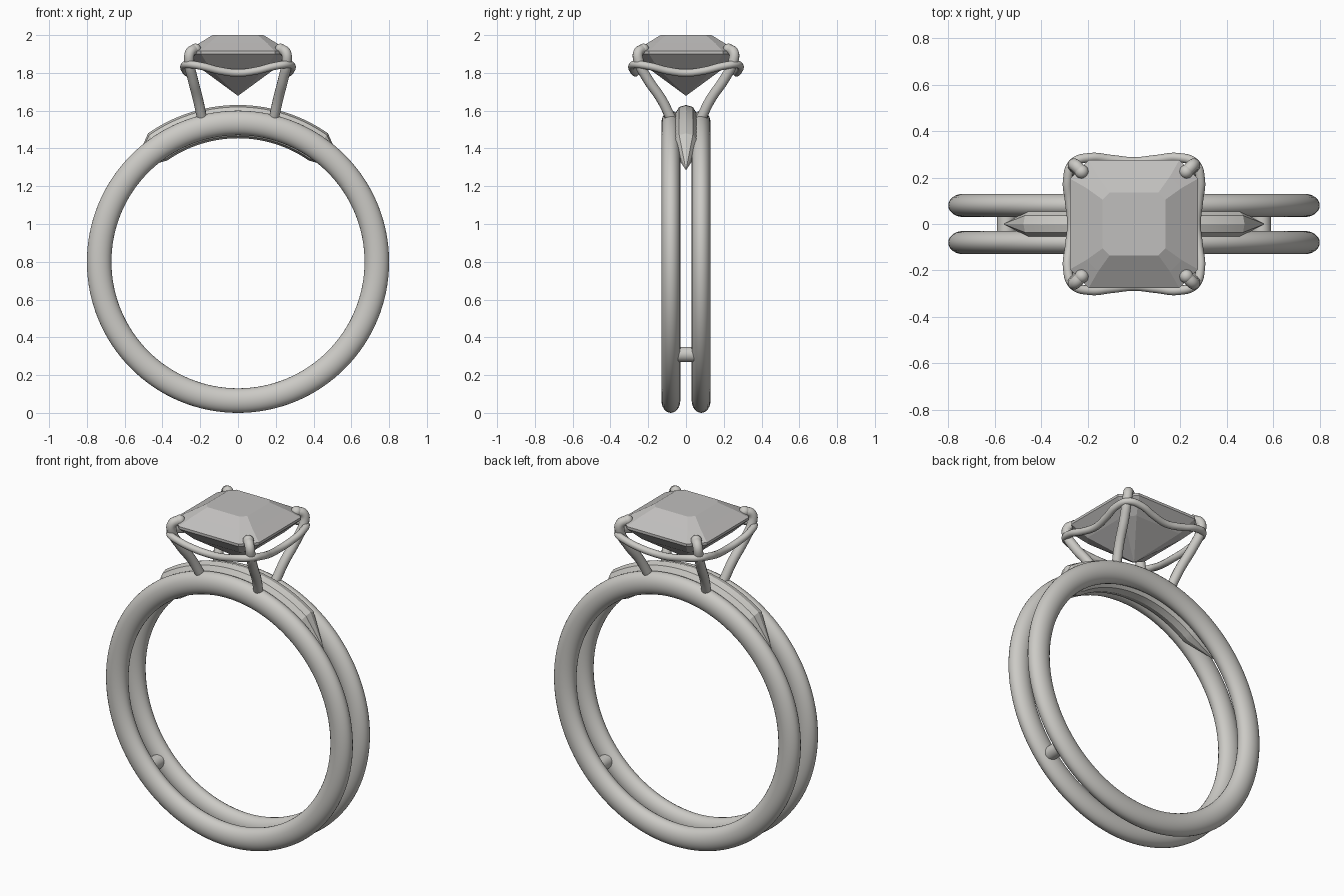
import bpy, bmesh
from math import sin, cos, pi, radians
from mathutils import Vector

cube = bpy.data.objects.get("Cube")
if cube:
    bpy.data.objects.remove(cube, do_unlink=True)

CENTRE = 0.80      # height of the ring centre
MAJOR = 0.735      # radius to the middle of each band


def material(name, rgb):
    m = bpy.data.materials.new(name)
    m.use_nodes = True
    m.diffuse_color = (*rgb, 1)
    m.node_tree.nodes["Principled BSDF"].inputs["Base Color"].default_value = (*rgb, 1)
    return m


METAL = material("pale metal", (0.60, 0.59, 0.56))
GEM = material("grey gem", (0.53, 0.52, 0.51))


def loft(name, rings, mat, smooth=None):
    """Skin a list of equal rings of points and cap both ends."""
    bm = bmesh.new()
    loops = [[bm.verts.new(p) for p in ring] for ring in rings]
    n = len(loops[0])
    for a, b in zip(loops, loops[1:]):
        for i in range(n):
            j = (i + 1) % n
            bm.faces.new((a[i], a[j], b[j], b[i]))
    bm.faces.new(loops[0])
    bm.faces.new(loops[-1])
    bmesh.ops.remove_doubles(bm, verts=bm.verts, dist=0.0005)
    bmesh.ops.recalc_face_normals(bm, faces=bm.faces)
    mesh = bpy.data.meshes.new(name)
    bm.to_mesh(mesh)
    bm.free()
    mesh.materials.append(mat)
    ob = bpy.data.objects.new(name, mesh)
    bpy.context.collection.objects.link(ob)
    if smooth:
        shade(ob, smooth)
    return ob


def shade(ob, angle):
    bpy.ops.object.select_all(action='DESELECT')
    ob.select_set(True)
    bpy.context.view_layer.objects.active = ob
    bpy.ops.object.shade_smooth_by_angle(angle=radians(angle))


def wire(name, points, radius, cyclic=False):
    """Round wire through smooth control points."""
    cu = bpy.data.curves.new(name, 'CURVE')
    cu.dimensions = '3D'
    cu.bevel_depth = radius
    cu.bevel_resolution = 4
    cu.resolution_u = 8
    cu.use_fill_caps = True
    sp = cu.splines.new('BEZIER')
    sp.bezier_points.add(len(points) - 1)
    for bp, p in zip(sp.bezier_points, points):
        bp.co = p
        bp.handle_left_type = bp.handle_right_type = 'AUTO'
    sp.use_cyclic_u = cyclic
    cu.materials.append(METAL)
    ob = bpy.data.objects.new(name, cu)
    bpy.context.collection.objects.link(ob)
    return ob


# Twin bands, slightly flattened across the finger
for side, y in (("front", -0.08), ("back", 0.08)):
    bpy.ops.mesh.primitive_torus_add(major_radius=MAJOR, minor_radius=0.065,
                                     major_segments=128, minor_segments=24,
                                     location=(0, y, CENTRE), rotation=(pi / 2, 0, 0))
    band = bpy.context.object
    band.name = side + "_band"
    band.scale.z = 0.77
    band.data.materials.append(METAL)
    shade(band, 40)

# Small rods joining the bands low down on each side
for side, s in (("left", 1), ("right", -1)):
    bpy.ops.mesh.primitive_cylinder_add(radius=0.04, depth=0.14, vertices=24,
                                        location=(s * 0.55, 0, 0.31),
                                        rotation=(pi / 2, 0, 0))
    rod = bpy.context.object
    rod.name = side + "_joining_rod"
    rod.data.materials.append(METAL)
    shade(rod, 40)

# Arched bridge between the bands, tapering to a point at each end
SECTION = [(1, 0), (0.88, 0.6), (0.45, 1), (-0.45, 1),
           (-0.88, 0.6), (-1, 0), (-0.88, -0.6), (-0.45, -1),
           (0.45, -1), (0.88, -0.6)]


def bridge_ring(angle, size):
    ring = []
    for r, w in SECTION:
        rad = 0.742 + 0.088 * r * size
        ring.append((rad * sin(angle), 0.06 * w * size, CENTRE + rad * cos(angle)))
    return ring


steps = [radians(-35 + 70 * i / 28) for i in range(29)]
tip = radians(49)
loft("bridge", [bridge_ring(-tip, 0.02)] + [bridge_ring(a, 1) for a in steps]
     + [bridge_ring(tip, 0.02)], METAL, 25)

# Four claws rising from the bands and hooking over the gem corners
CLAW = [(0.19, 0.08, 1.56), (0.212, 0.13, 1.66), (0.24, 0.205, 1.77),
        (0.258, 0.25, 1.86), (0.252, 0.252, 1.91), (0.225, 0.225, 1.925)]
for sx, xn in ((1, "left"), (-1, "right")):
    for sy, yn in ((-1, "front"), (1, "back")):
        wire(f"{yn}_{xn}_claw", [(sx * x, sy * y, z) for x, y, z in CLAW], 0.027)
        end = CLAW[-1]
        bpy.ops.mesh.primitive_uv_sphere_add(segments=16, ring_count=10, radius=0.03,
                                             location=(sx * end[0], sy * end[1], end[2]))
        knob = bpy.context.object
        knob.name = f"{yn}_{xn}_claw_tip"
        knob.data.materials.append(METAL)
        shade(knob, 60)

# Wavy gallery wire around the claws, dipping in the middle of each side
side_points = [(0.268, 0.0, 1.80), (0.278, 0.10, 1.812),
               (0.286, 0.19, 1.835), (0.262, 0.262, 1.845),
               (0.19, 0.286, 1.835), (0.10, 0.278, 1.812)]
loop = []
for quarter in range(4):
    c, s = round(cos(quarter * pi / 2)), round(sin(quarter * pi / 2))
    loop += [(c * x - s * y, s * x + c * y, z) for x, y, z in side_points]
wire("gallery_wire", loop, 0.02, cyclic=True)


# Step-cut gem with clipped corners
def clipped_square(half, cut, z):
    a = half - cut
    pts = []
    for sx, sy in ((1, 1), (-1, 1), (-1, -1), (1, -1)):
        pair = [(sx * half, sy * a, z), (sx * a, sy * half, z)]
        pts += pair if sx * sy > 0 else pair[::-1]
    return pts


GEM_STEPS = [(0.002, 0.001, 1.68), (0.20, 0.05, 1.825), (0.275, 0.08, 1.90),
             (0.275, 0.08, 1.915), (0.205, 0.05, 1.957), (0.135, 0.03, 2.0)]
loft("gem", [clipped_square(*g) for g in GEM_STEPS], GEM)
